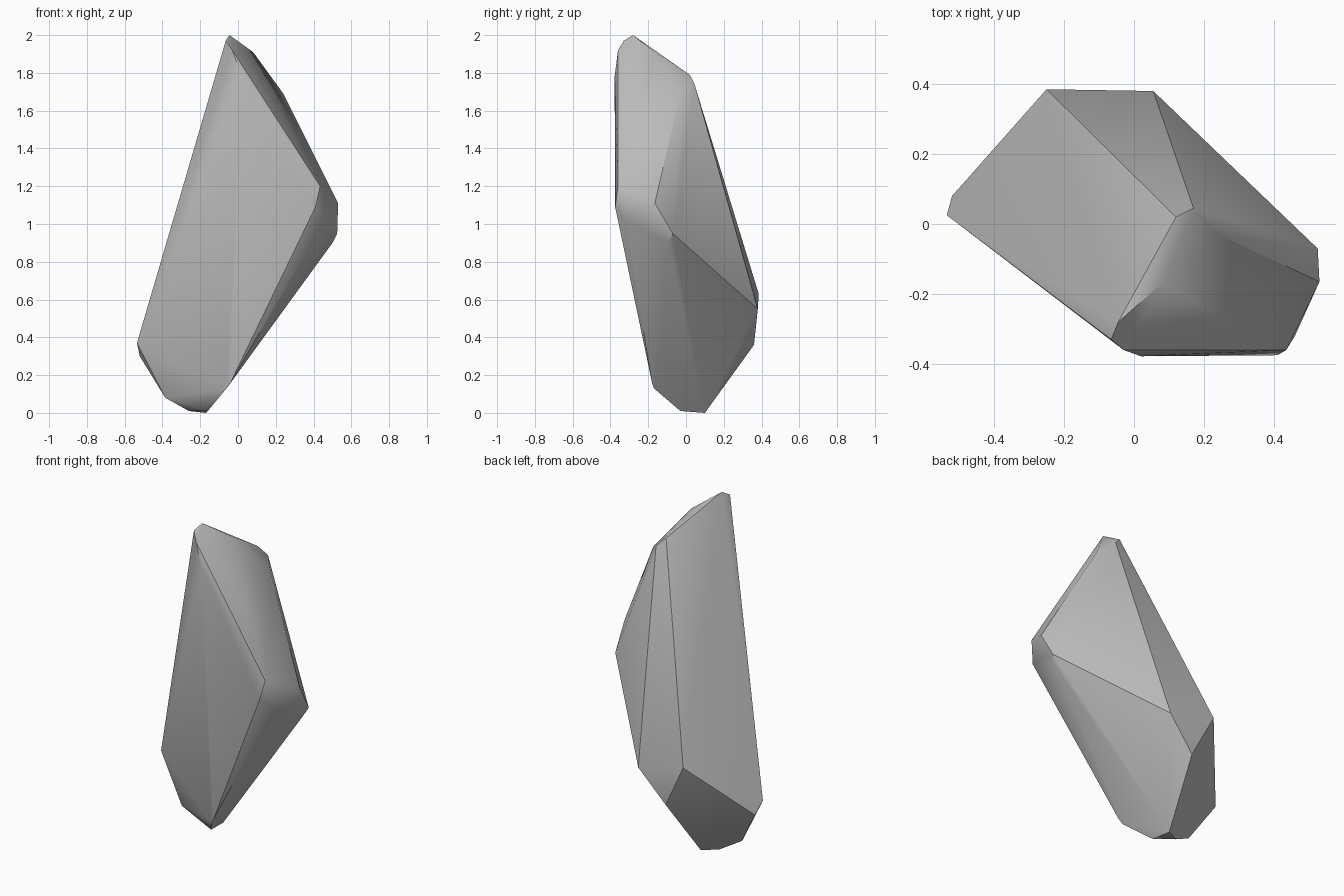
import bpy
import bmesh
import math

# Remove the default object only
default_cube = bpy.data.objects.get("Cube")
if default_cube is not None:
    bpy.data.objects.remove(default_cube, do_unlink=True)


def make_material(name, colour):
    """One plain flat colour for viewport and render."""
    material = bpy.data.materials.new(name)
    material.use_nodes = True
    material.diffuse_color = colour
    shader = material.node_tree.nodes.get("Principled BSDF")
    shader.inputs["Base Color"].default_value = colour
    shader.inputs["Roughness"].default_value = 0.9
    return material


def build_hull(name, corner_groups, material):
    """Wrap a convex stone around its worn corner clusters."""
    bm = bmesh.new()
    for cluster in corner_groups.values():
        for corner in cluster:
            bm.verts.new(corner)
    result = bmesh.ops.convex_hull(bm, input=bm.verts[:])
    # Drop any points left inside the hull
    loose = [v for v in bm.verts if not v.link_faces]
    bmesh.ops.delete(bm, geom=loose, context="VERTS")
    bmesh.ops.recalc_face_normals(bm, faces=bm.faces[:])
    mesh = bpy.data.meshes.new(name)
    bm.to_mesh(mesh)
    bm.free()
    mesh.materials.append(material)
    stone = bpy.data.objects.new(name, mesh)
    bpy.context.collection.objects.link(stone)
    return stone


# Each broken corner of the stone is a small cluster of points
corners = {
    "peak": [(-.045, -.28, 2), (-.065, -.33, 1.97),
             (-.03, -.36, 1.92), (.02, -.378, 1.78)],
    "upper_ridge": [(.08, -.17, 1.91), (.24, -.03, 1.69),
                    (.17, .045, 1.74), (.12, .02, 1.79)],
    "left_shoulder": [(.53, -.165, 1.11), (.525, -.07, .95),
                      (.5, -.09, .9)],
    "front_shoulder": [(.435, -.36, 1.2), (.41, -.375, 1.09),
                       (.46, -.32, 1.02)],
    "back_bulge": [(-.25, .385, .63), (.055, .38, .55),
                   (-.115, .36, .36)],
    "right_hip": [(-.535, .025, .37), (-.52, .08, .3),
                  (-.385, .01, .08)],
    "front_toe": [(-.04, -.18, .16), (-.06, -.17, .13)],
    "base": [(-.17, .1, 0), (-.26, .05, .01), (-.16, -.03, .01)],
}

stone_grey = make_material("stone grey", (.5, .5, .5, 1))
rock = build_hull("rock", corners, stone_grey)

# Soften the shallow creases, keep the strong edges
bpy.ops.object.select_all(action="DESELECT")
rock.select_set(True)
bpy.context.view_layer.objects.active = rock
bpy.ops.object.shade_smooth_by_angle(angle=math.radians(30))
